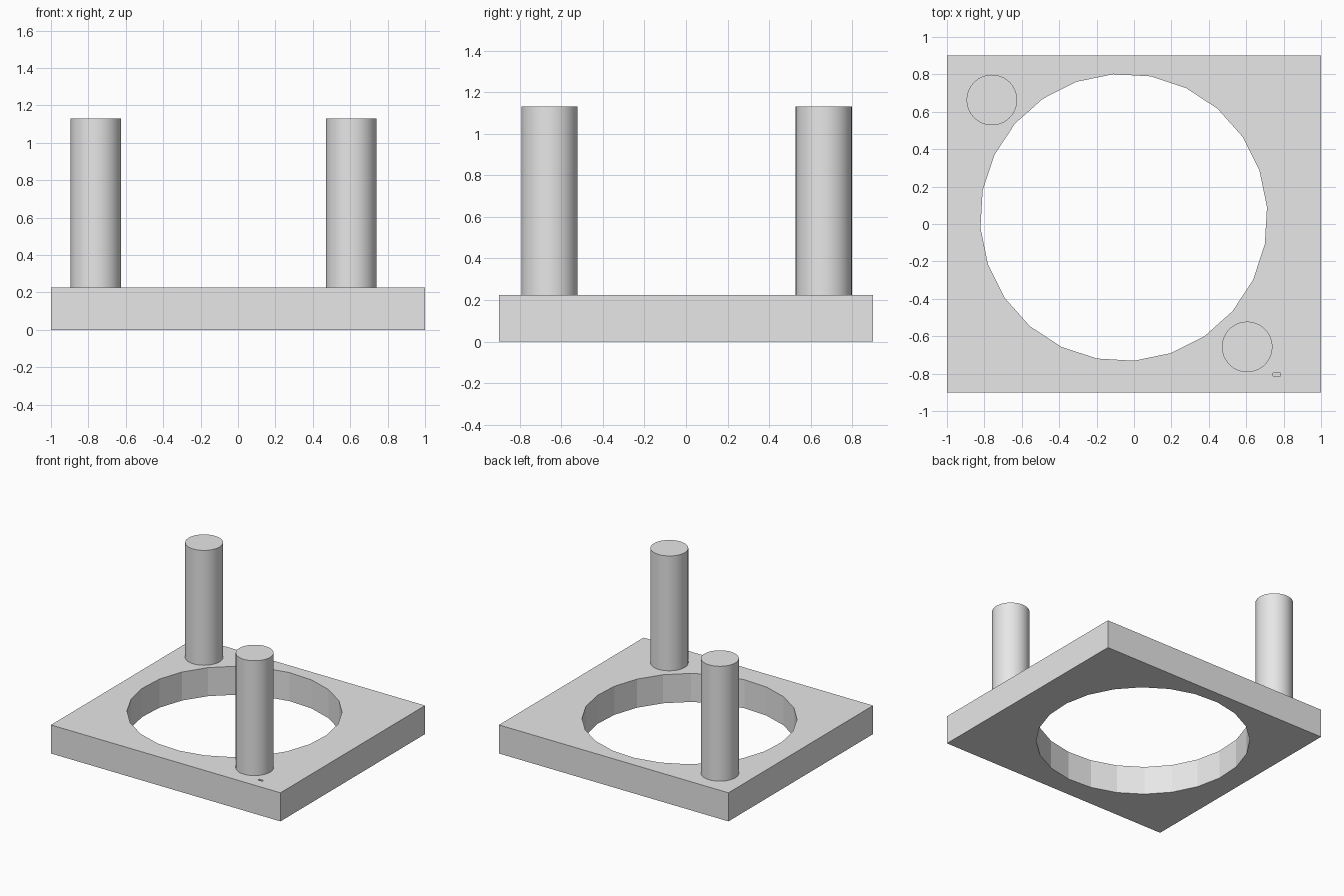
import bpy
import math

cube = bpy.data.objects.get("Cube")
if cube:
    bpy.data.objects.remove(cube, do_unlink=True)

PLATE_TOP = 0.225
POST_TOP = 1.13

grey = bpy.data.materials.new("light_grey")
grey.use_nodes = True
grey.diffuse_color = (0.8, 0.8, 0.8, 1)
grey.node_tree.nodes["Principled BSDF"].inputs["Base Color"].default_value = (0.8, 0.8, 0.8, 1)


def box(name, size, location):
    bpy.ops.mesh.primitive_cube_add(size=1, location=location)
    obj = bpy.context.object
    obj.name = name
    obj.scale = size
    bpy.ops.object.transform_apply(location=False, rotation=False, scale=True)
    obj.data.materials.append(grey)
    return obj


def cylinder(name, sides, radius, x, y, bottom, top, turn=0):
    bpy.ops.mesh.primitive_cylinder_add(
        vertices=sides, radius=radius, depth=top - bottom,
        location=(x, y, (bottom + top) / 2), rotation=(0, 0, turn))
    obj = bpy.context.object
    obj.name = name
    obj.data.materials.append(grey)
    return obj


def cut(target, cutter):
    mod = target.modifiers.new("cut", "BOOLEAN")
    mod.operation = "DIFFERENCE"
    mod.solver = "EXACT"
    mod.object = cutter
    bpy.context.view_layer.objects.active = target
    bpy.ops.object.modifier_apply(modifier=mod.name)
    bpy.data.objects.remove(cutter, do_unlink=True)


# Base plate with a large faceted opening and a tiny slot by the front post
plate = box("base_plate", (2, 1.8, PLATE_TOP), (0, 0, PLATE_TOP / 2))
cut(plate, cylinder("opening_cutter", 24, 0.768, -0.055, 0.035,
                    -0.1, PLATE_TOP + 0.1, math.radians(4.2)))
cut(plate, box("slot_cutter", (0.04, 0.016, 0.02), (0.762, -0.805, PLATE_TOP)))

# Two round posts on opposite corners
for name, x, y in (("back_post", -0.76, 0.663), ("front_post", 0.605, -0.657)):
    post = cylinder(name, 64, 0.135, x, y, PLATE_TOP, POST_TOP)
    bpy.ops.object.shade_smooth_by_angle(angle=math.radians(30))
